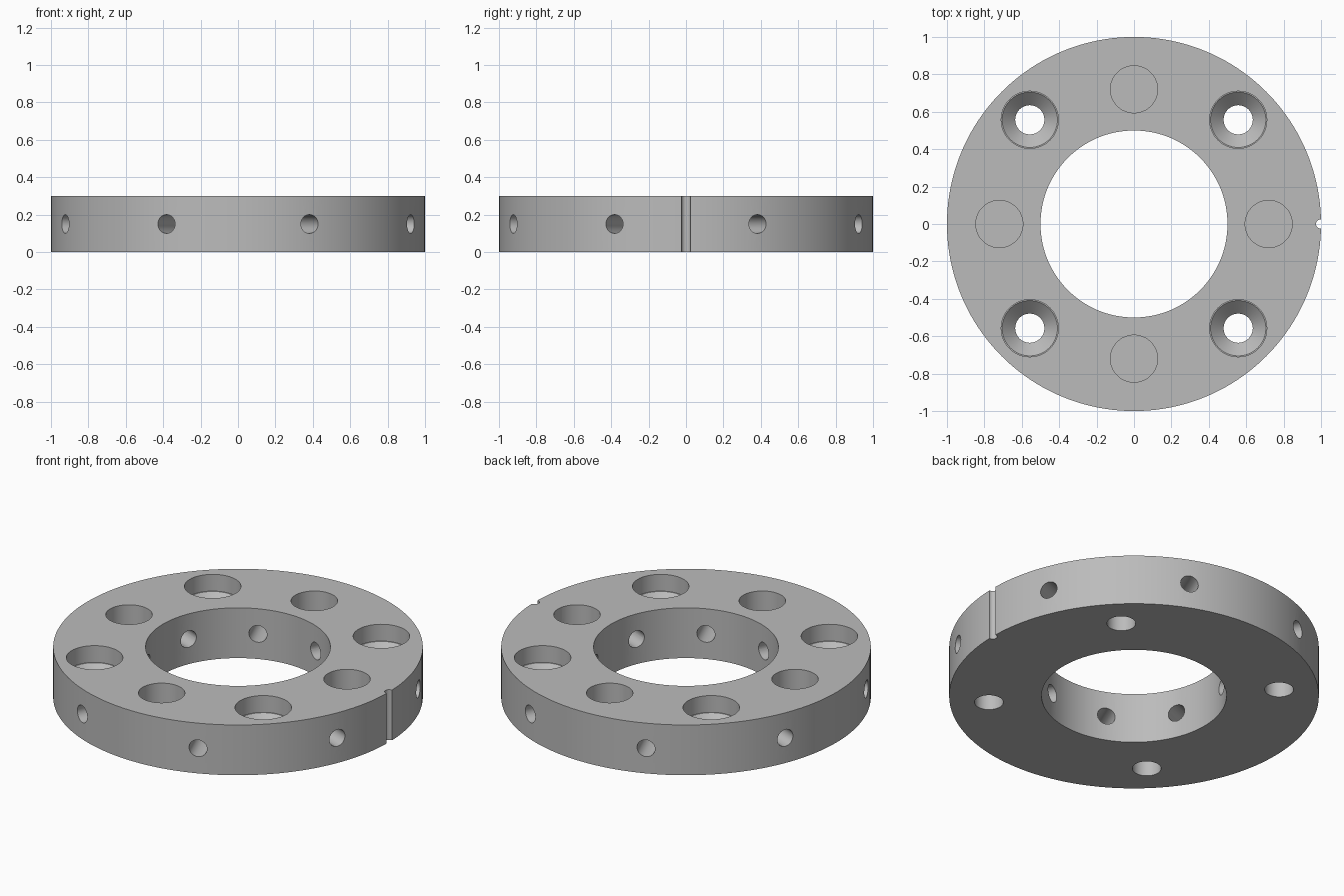
import bpy
import bmesh
import math
from mathutils import Matrix

cube = bpy.data.objects.get("Cube")
if cube:
    bpy.data.objects.remove(cube, do_unlink=True)

HEIGHT = 0.3
metal = bpy.data.materials.new("plain grey metal")
metal.use_nodes = True
grey = (0.5, 0.5, 0.5, 1)
metal.diffuse_color = grey
metal.node_tree.nodes["Principled BSDF"].inputs["Base Color"].default_value = grey


def lathe(name, profile, sides, matrix=Matrix()):
    """Closed solid turned about z from (radius, height) points, bottom to top."""
    bm = bmesh.new()
    rings = []
    for r, z in profile:
        ring = []
        for i in range(sides):
            a = math.tau * i / sides
            ring.append(bm.verts.new((r * math.cos(a), r * math.sin(a), z)))
        rings.append(ring)
    for low, high in zip(rings, rings[1:]):
        for i in range(sides):
            j = (i + 1) % sides
            bm.faces.new((low[i], low[j], high[j], high[i]))
    bm.faces.new(rings[0][::-1])
    bm.faces.new(rings[-1])
    bm.transform(matrix)
    mesh = bpy.data.meshes.new(name)
    bm.to_mesh(mesh)
    bm.free()
    mesh.materials.append(metal)
    obj = bpy.data.objects.new(name, mesh)
    bpy.context.collection.objects.link(obj)
    return obj


def polar(degrees, radius):
    return Matrix.Rotation(math.radians(degrees), 4, "Z") @ Matrix.Translation((radius, 0, 0))


# Ring body
ring = lathe("flange_ring", [(1, 0), (1, HEIGHT)], 160)
cutters = [lathe("bore_cutter", [(0.5, -0.1), (0.5, 0.4)], 128)]

# Countersunk bolt holes and blind pockets alternate around the top
bolt = [(0.078, -0.1), (0.078, 0.13), (0.148, 0.2), (0.153, 0.2), (0.153, 0.4)]
pocket = [(0.126, 0.1), (0.126, 0.4)]
for k in range(4):
    cutters.append(lathe("bolt_hole_cutter", bolt, 48, polar(45 + 90 * k, 0.788)))
    cutters.append(lathe("pocket_cutter", pocket, 48, polar(90 * k, 0.72)))

# Radial holes through the wall
sideways = Matrix.Translation((0, 0, HEIGHT / 2)) @ Matrix.Rotation(math.pi / 2, 4, "Y")
for k in range(8):
    cutters.append(lathe("radial_hole_cutter", [(0.05, -0.4), (0.05, 0.4)], 32,
                         polar(22.5 + 45 * k, 0.75) @ sideways))

# Index notch on the rim
cutters.append(lathe("notch_cutter", [(0.025, -0.1), (0.025, 0.4)], 24, polar(0, 0.998)))

# Cut everything out of the ring
bpy.ops.object.select_all(action="DESELECT")
ring.select_set(True)
bpy.context.view_layer.objects.active = ring
for cutter in cutters:
    cutter.hide_render = True
    mod = ring.modifiers.new("cut", "BOOLEAN")
    mod.operation = "DIFFERENCE"
    mod.solver = "EXACT"
    mod.object = cutter
    bpy.ops.object.modifier_apply(modifier=mod.name)
    bpy.data.objects.remove(cutter, do_unlink=True)

bpy.ops.object.shade_smooth_by_angle(angle=math.radians(30))
